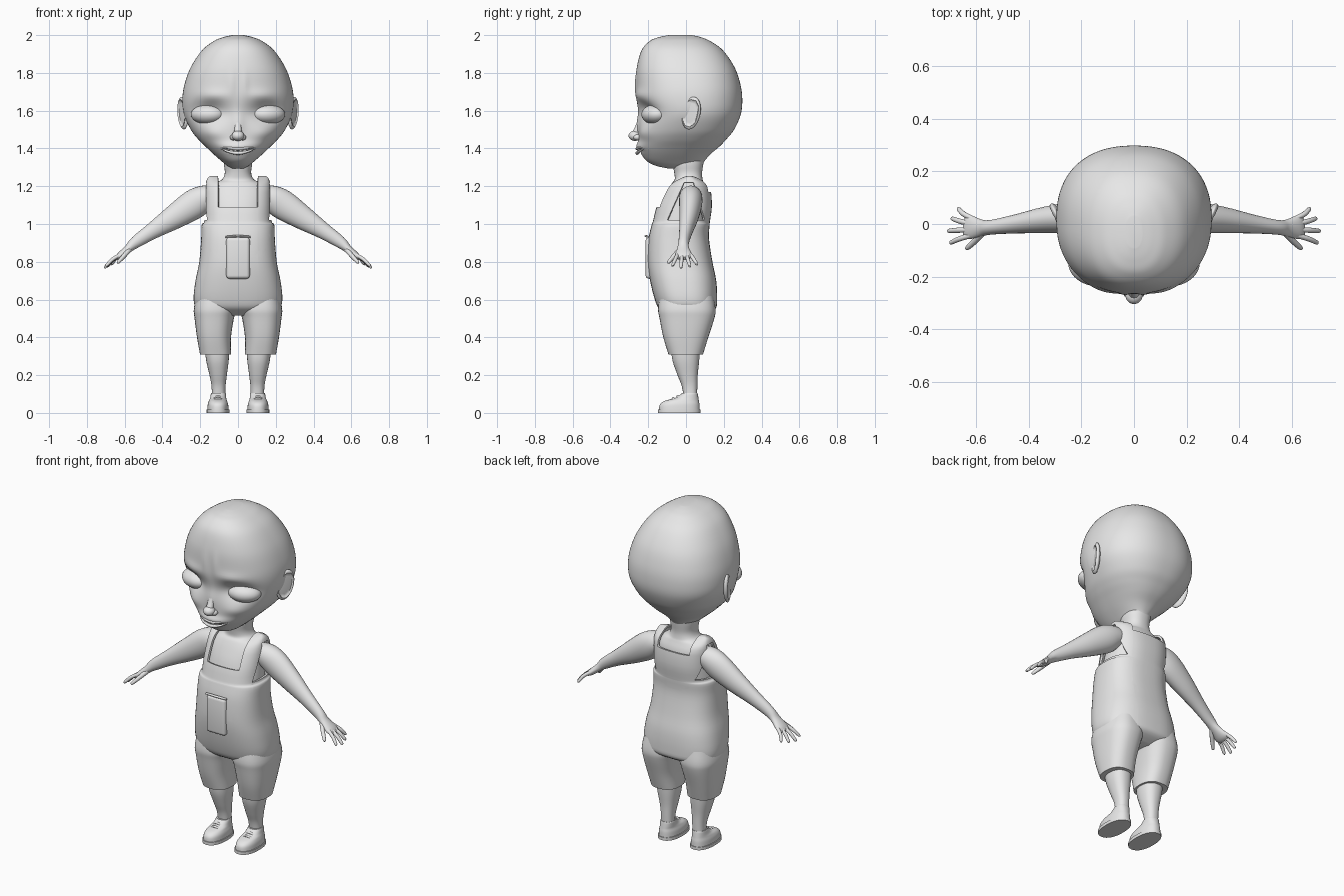
import bpy, bmesh, math
from mathutils import Vector, Matrix, Euler

cube = bpy.data.objects.get("Cube")
if cube:
    bpy.data.objects.remove(cube)

clay = bpy.data.materials.new("light_grey")
clay.use_nodes = True
clay.diffuse_color = (0.8, 0.8, 0.8, 1)
clay.node_tree.nodes["Principled BSDF"].inputs["Base Color"].default_value = (0.8, 0.8, 0.8, 1)


def finish(bm, name, mirror=False, sharp=50):
    """Smooth shade with sharp creases and turn the bmesh into an object."""
    bmesh.ops.recalc_face_normals(bm, faces=bm.faces)
    for f in bm.faces:
        f.smooth = True
    for e in bm.edges:
        if len(e.link_faces) != 2 or e.calc_face_angle(0) > math.radians(sharp):
            e.smooth = False
    me = bpy.data.meshes.new(name)
    bm.to_mesh(me)
    bm.free()
    me.materials.append(clay)
    ob = bpy.data.objects.new(name, me)
    bpy.context.collection.objects.link(ob)
    if mirror:
        ob.modifiers.new("mirror", 'MIRROR').use_mirror_merge = False
    return ob


def spline(rows, k):
    """Catmull-Rom interpolation of rows of numbers."""
    out = []
    for i in range(len(rows) - 1):
        a, b, c, d = (Vector(rows[min(max(j, 0), len(rows) - 1)]) for j in range(i - 1, i + 3))
        for s in range(k):
            t = s / k
            out.append(b + (c - a) * (t / 2) + (a * 2 - b * 5 + c * 4 - d) * (t * t / 2)
                       + (b * 3 - a - c * 3 + d) * (t ** 3 / 2))
    return out + [Vector(rows[-1])]


def bridge(rings):
    bm = bmesh.new()
    vs = [[bm.verts.new(p) for p in r] for r in rings]
    n = len(vs[0])
    for a, b in zip(vs, vs[1:]):
        for i in range(n):
            bm.faces.new((a[i], a[(i + 1) % n], b[(i + 1) % n], b[i]))
    bm.faces.new(vs[0])
    bm.faces.new(vs[-1][::-1])
    return bm


def loft(rows, e=2.3, n=40, k=4):
    """Rows are height, centre x, half width, front y, back y."""
    def power(v):
        return math.copysign(abs(v) ** (2 / e), v)
    rings = []
    for z, cx, rx, yf, yb in spline(rows, k):
        angles = [2 * math.pi * i / n for i in range(n)]
        rings.append([(cx + rx * power(math.cos(a)),
                       (yf + yb) / 2 + (yb - yf) / 2 * power(math.sin(a)), z) for a in angles])
    return bridge(rings)


def tube(points, n=12, k=4):
    """Points are x, y, z, radius along y, radius across."""
    path = spline(points, k)
    rings = []
    for i, p in enumerate(path):
        t = (Vector(path[min(i + 1, len(path) - 1)][:3]) - Vector(path[max(i - 1, 0)][:3])).normalized()
        side = (Vector((0, 1, 0)) - t * t.y).normalized()
        up = t.cross(side)
        rings.append([Vector(p[:3]) + side * (p[3] * math.cos(2 * math.pi * j / n))
                      + up * (p[4] * math.sin(2 * math.pi * j / n)) for j in range(n)])
    return bridge(rings)


def place(loc, size, rot=(0, 0, 0)):
    turn = Euler([math.radians(r) for r in rot]).to_matrix().to_4x4()
    return Matrix.Translation(loc) @ turn @ Matrix.Diagonal((*size, 1))


def ball(name, loc, size, mirror=False, rot=(0, 0, 0), dent=False):
    bm = bmesh.new()
    bmesh.ops.create_uvsphere(bm, u_segments=32, v_segments=20, radius=1)
    if dent:
        for v in bm.verts:
            if v.co.x > 0 and v.co.yz.length < 0.8:
                v.co.x *= 0.25
    bm.transform(place(loc, size, rot))
    return finish(bm, name, mirror)


def box(name, loc, size, bevel, mirror=False):
    bm = bmesh.new()
    bmesh.ops.create_cube(bm, size=1, matrix=place(loc, size))
    bmesh.ops.bevel(bm, geom=bm.edges[:], offset=bevel, segments=4, profile=0.5, affect='EDGES')
    return finish(bm, name, mirror)


# Head, with soft sculpted bumps on the face
head = loft([(z, 0, rx, yf, yb) for z, rx, yf, yb in (
    (2.0, .03, -.09, .03), (1.99, .075, -.14, .075), (1.97, .125, -.19, .125),
    (1.92, .19, -.235, .195), (1.83, .25, -.26, .257), (1.74, .283, -.265, .288),
    (1.66, .295, -.262, .298), (1.58, .287, -.25, .29), (1.5, .25, -.25, .255),
    (1.45, .212, -.25, .215), (1.41, .172, -.25, .177), (1.37, .13, -.235, .13),
    (1.335, .09, -.21, .10), (1.31, .06, -.165, .085), (1.295, .035, -.10, .07))], n=160, k=6)
bumps = {
    "socket": (.15, 1.595, .085, .05, .045), "bridge": (0, 1.53, .03, .06, -.012),
    "brow": (.13, 1.68, .08, .03, -.010), "cheek": (.14, 1.48, .06, .035, -.010),
    "muzzle": (0, 1.405, .09, .025, -.014), "furrow": (.035, 1.74, .018, .06, -.006),
    "mouth": (0, 1.388, .06, .009, .014)}
for v in head.verts:
    if v.co.y < -.05:
        x, z = abs(v.co.x), v.co.z
        v.co.y += sum(amp * math.exp(-((x - bx) / sx) ** 2 - ((z - bz) / sz) ** 2)
                      for bx, bz, sx, sz, amp in bumps.values())
finish(head, "head")

# Face details
ball("eyelid", (.16, -.165, 1.58), (.092, .068, .052), True, (0, 0, 20))
ball("nose_tip", (0, -.27, 1.467), (.033, .034, .027))
ball("nostril", (.025, -.257, 1.459), (.018, .022, .016), True)
finish(tube([(0, -.235, 1.57, .015, .02), (0, -.25, 1.52, .016, .018),
             (0, -.268, 1.475, .02, .022)]), "nose_bridge")
for name, dz, r in (("upper_lip", .010, .008), ("lower_lip", -.013, .009)):
    half = [(.098, -.218, 1.405, .003, .003), (.055, -.247, 1.395 + dz * .8, r, r * .7)]
    lip = half + [(0, -.259, 1.388 + dz, r, r)] + [(-p[0], *p[1:]) for p in half[::-1]]
    finish(tube(lip, k=6), name)
for i, x in enumerate((.012, .036)):
    box("tooth_%d" % i, (x, -.252 + i * .004, 1.391 + i * .002), (.02, .012, .018), .003, True)
ball("ear", (.292, .028, 1.587), (.020, .052, .088), True, (-14, 0, -25), dent=True)

# Neck, chest and shoulders
finish(loft([(z, 0, rx, yf, yb) for z, rx, yf, yb in (
    (1.38, .075, -.06, .10), (1.32, .075, -.07, .092), (1.27, .07, -.062, .085),
    (1.235, .085, -.06, .088), (1.215, .125, -.075, .095), (1.17, .155, -.10, .112),
    (1.1, .158, -.13, .117), (1.0, .165, -.155, .105), (.95, .16, -.16, .10))]), "upper_body")

# Arms and hands
finish(tube([(.12, .025, 1.15, .055, .05), (.18, .025, 1.135, .062, .07), (.24, .024, 1.10, .06, .078),
             (.34, .015, 1.035, .05, .064), (.45, .0, .965, .036, .044), (.54, -.012, .905, .028, .032),
             (.58, -.015, .87, .032, .022), (.625, -.012, .832, .046, .018),
             (.645, -.01, .818, .035, .010)], n=24, k=5), "arm", True)
tips = ((.70, -.07, .778), (.708, -.026, .768), (.695, .02, .774), (.672, .056, .785))
for i, (x, y, z) in enumerate(tips):
    base = (.615, -.042 + i * .021, .842, .010, .010)
    mid = ((x + .625) / 2, (y + base[1]) / 2, (z + .85) / 2, .010, .010)
    finish(tube([base, mid, (x - .006, y, z + .005, .008, .008), (x, y, z, .003, .003)]),
           "finger_%d" % i, True)
finish(tube([(.57, -.025, .87, .014, .014), (.60, -.06, .835, .012, .012),
             (.632, -.09, .80, .009, .009), (.638, -.096, .793, .003, .003)]), "thumb", True)

# Overalls body, with neckline and armholes cut away
trunk = loft([(z, 0, rx, yf, yb) for z, rx, yf, yb in (
    (1.255, .145, .005, .035), (1.24, .162, -.04, .075), (1.2, .172, -.10, .125),
    (1.1, .176, -.152, .137), (1.015, .178, -.175, .127), (.995, .192, -.182, .125),
    (.92, .195, -.198, .122), (.8, .205, -.203, .14), (.7, .225, -.19, .16),
    (.6, .235, -.165, .165), (.55, .215, -.14, .155), (.515, .14, -.08, .09))], e=2.6, n=56)
cuts = [((.105, 0, 0), (1, 0, 0)), ((-.105, 0, 0), (1, 0, 0)), ((0, -.1, 1.02), (0, 1, -.45)),
        ((0, .1, 1.02), (0, 1, .3))] + [((0, 0, h), (0, 0, 1)) for h in (1.02, 1.09, 1.17, 1.22)]
for co, no in cuts:
    bmesh.ops.bisect_plane(trunk, geom=trunk.verts[:] + trunk.edges[:] + trunk.faces[:],
                           plane_co=co, plane_no=no)


def is_open(c):
    neck = abs(c.x) < .105 and c.z > (1.09 if c.y < .02 else 1.17)
    rise = c.z - 1.02
    return neck or (0 < rise < .2 and -.1 + .45 * rise < c.y < .1 - .3 * rise)


bmesh.ops.delete(trunk, geom=[f for f in trunk.faces if is_open(f.calc_center_median())],
                 context='FACES')
overalls = finish(trunk, "overalls", sharp=60)
thick = overalls.modifiers.new("cloth", 'SOLIDIFY')
thick.thickness, thick.offset = .012, -1

# Trouser legs and front pocket
finish(loft([(.62, .12, .10, -.14, .145), (.55, .122, .112, -.148, .157), (.5, .126, .104, -.14, .15),
             (.4, .127, .09, -.12, .118), (.31, .119, .082, -.093, .09)], e=2.5), "trouser_leg", True)
box("pocket", (0, -.194, .82), (.125, .04, .22), .018)
finish(tube([(-.066, -.203, .932, .008, .005), (0, -.211, .936, .009, .006),
             (.066, -.203, .932, .008, .005)]), "pocket_edge")

# Legs and shoes
finish(loft([(.36, .112, .066, -.08, .075), (.28, .109, .06, -.072, .07), (.2, .105, .046, -.045, .062),
             (.14, .103, .037, -.022, .06), (.07, .103, .035, -.01, .058)]), "leg", True)
finish(loft([(0, .106, .061, -.148, .076), (.018, .106, .061, -.148, .076)], n=32, k=1),
       "shoe_sole", True)
finish(loft([(.016, .106, .056, -.143, .072), (.045, .106, .054, -.138, .071),
             (.064, .106, .048, -.112, .068), (.078, .105, .043, -.06, .066),
             (.098, .104, .040, -.028, .063), (.104, .104, .038, -.024, .061)]), "shoe_upper", True)
for i, (y, z) in enumerate(((-.042, .088), (-.068, .078))):
    finish(tube([(.075, y + .008, z - .012, .007, .005), (.106, y, z, .008, .006),
                 (.137, y + .008, z - .012, .007, .005)]), "shoe_strap_%d" % i, True)
